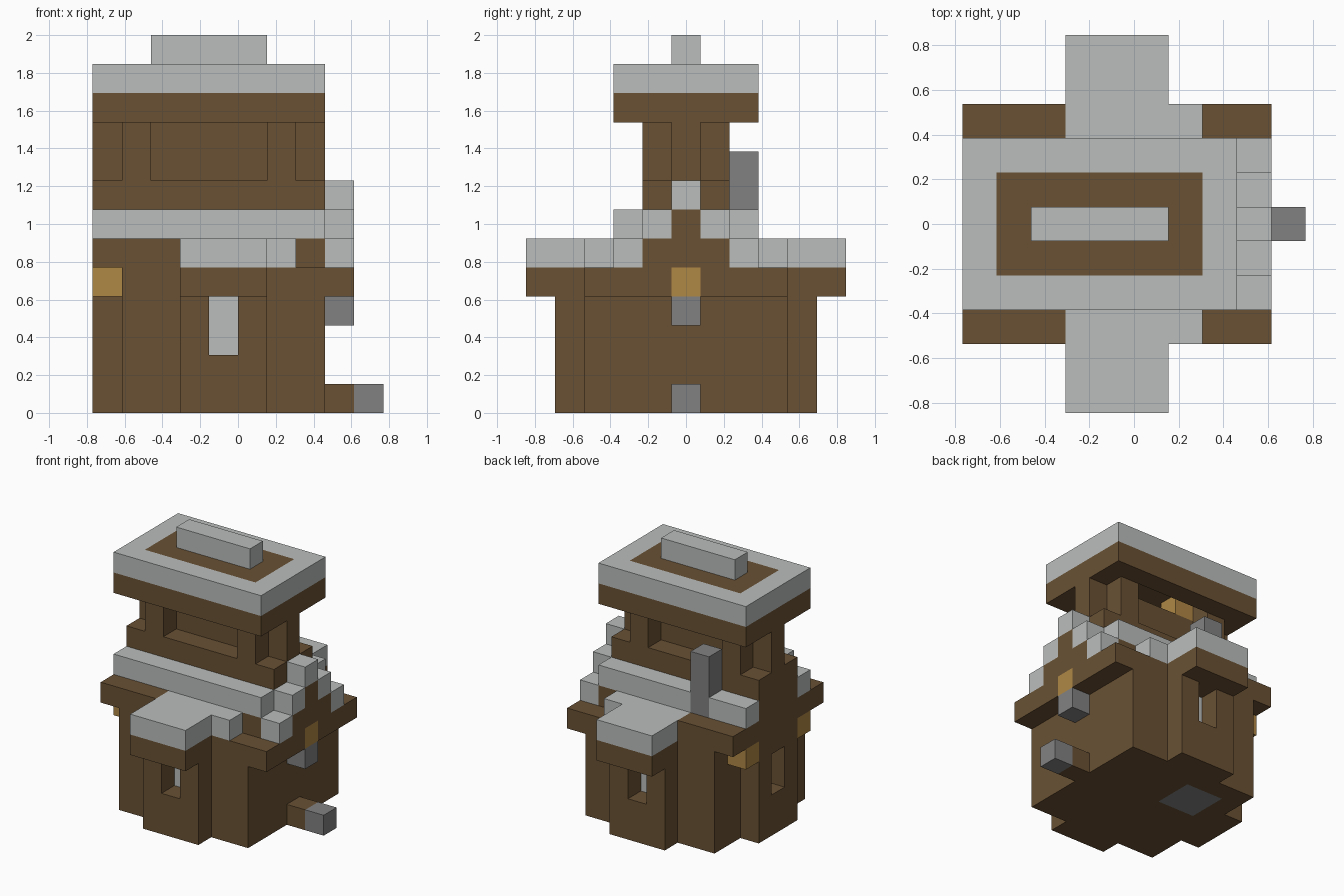
import bpy
import bmesh
from mathutils import Vector

cube = bpy.data.objects.get("Cube")
if cube:
    bpy.data.objects.remove(cube, do_unlink=True)

UNIT = 2 / 13          # edge of one block
HALF = 0.5             # blocks are centred on y = 0


def material(name, rgb):
    mat = bpy.data.materials.new(name)
    mat.use_nodes = True
    color = (*rgb, 1)
    mat.diffuse_color = color
    mat.node_tree.nodes["Principled BSDF"].inputs["Base Color"].default_value = color
    return mat


wood = material("brown wood", (.144, .083, .034))
pale = material("pale stone", (.491, .515, .503))
lamp = material("ochre lamp", (.434, .246, .06))
grey = material("grey stone", (.222, .222, .222))

blocks = {}            # grid cell -> part name
parts = {}             # part name -> material


def fill(part, mat, x, y, z):
    """Fill a box of blocks; x, y and z are (first, last + 1) ranges."""
    if part:
        parts[part] = mat
    for i in range(*x):
        for j in range(*y):
            for k in range(*z):
                if part:
                    blocks[i, j, k] = part
                else:
                    blocks.pop((i, j, k), None)


def centre(part, mat, x, reach, z):
    """Box spanning both sides of the middle row."""
    fill(part, mat, x, (-reach, reach + 1), z)


def pair(part, mat, x, y, z):
    """Box on the back and its mirror image on the front."""
    near, far = y
    fill(part and "back_" + part, mat, x, (near, far + 1), z)
    fill(part and "front_" + part, mat, x, (-far, 1 - near), z)


# Main house
centre("house_walls", wood, (-4, 3), 3, (0, 5))
centre("side_bay", wood, (-5, -4), 1, (0, 5))
centre("low_eave", wood, (3, 4), 3, (4, 5))
centre("high_eave", wood, (-5, -2), 3, (5, 6))
centre("loft", wood, (-2, 3), 2, (5, 6))
centre("loft", wood, (-5, 3), 1, (6, 7))

# Porches with their roofs
pair("porch", wood, (-2, 1), (4, 4), (0, 4))
pair("porch_eave", wood, (-2, 1), (4, 5), (4, 5))
pair("porch_roof", pale, (-2, 1), (3, 5), (5, 6))
pair("roof_step", pale, (1, 2), (3, 3), (5, 6))

# Window recesses and panes
pair(None, None, (-1, 0), (4, 4), (2, 4))
pair("pane", pale, (-1, 0), (3, 3), (2, 4))
centre(None, None, (-5, -4), 0, (2, 4))
centre("side_pane", pale, (-4, -3), 0, (2, 4))

# Stepped gable
centre("gable", wood, (3, 4), 1, (5, 6))
centre("gable", wood, (3, 4), 0, (6, 7))
for step in range(3):
    pair("gable_trim", pale, (3, 4), (step, step), (7 - step, 8 - step))

# Long roof bands
pair("roof_band", pale, (-5, 3), (2, 2), (6, 7))

# Tower with recessed sides and a buttress at each end
centre("tower_base", wood, (-5, 3), 1, (7, 8))
centre("tower", wood, (-5, 3), 0, (8, 10))
for x in ((-4, -3), (1, 2)):
    pair("tower_post", wood, x, (1, 1), (8, 10))

# Tower roof, hollow underneath
centre("tower_eave", wood, (-5, 3), 2, (10, 11))
centre(None, None, (-3, 1), 1, (10, 11))
centre("tower_lamp", lamp, (-3, -2), 0, (10, 11))
centre("tower_roof", pale, (-5, 3), 2, (11, 12))
centre("roof_inlay", wood, (-4, 2), 1, (11, 12))
centre("ridge", pale, (-3, 1), 0, (12, 13))

# Chimney and hearth
fill("chimney", grey, (-3, -2), (2, 3), (6, 9))
fill("hearth", grey, (-3, -1), (1, 3), (0, 1))

# Lamps and stone fittings
pair("eave_lamp", lamp, (-5, -4), (2, 2), (4, 5))
centre("gable_lamp", lamp, (3, 4), 0, (4, 5))
centre("wall_bracket", grey, (3, 4), 0, (3, 4))
centre("spout", wood, (3, 4), 0, (0, 1))
centre("spout_end", grey, (4, 5), 0, (0, 1))


def build(part, mat):
    """Make the outer faces of one part, merged into large flat ones."""
    bm = bmesh.new()
    verts = {}

    def corner(p):
        key = tuple(p)
        if key not in verts:
            verts[key] = bm.verts.new(Vector((p[0], p[1] - HALF, p[2])) * UNIT)
        return verts[key]

    for cell in [c for c, owner in blocks.items() if owner == part]:
        for axis in range(3):
            u, v = (axis + 1) % 3, (axis + 2) % 3
            for side in (0, 1):
                other = list(cell)
                other[axis] += 2 * side - 1
                if tuple(other) in blocks:
                    continue
                ring = []
                for du, dv in ((0, 0), (1, 0), (1, 1), (0, 1)):
                    p = list(cell)
                    p[axis] += side
                    p[u] += du
                    p[v] += dv
                    ring.append(corner(p))
                bm.faces.new(ring if side else ring[::-1])
    bmesh.ops.dissolve_limit(bm, angle_limit=0.01, verts=bm.verts[:], edges=bm.edges[:])
    mesh = bpy.data.meshes.new(part)
    bm.to_mesh(mesh)
    bm.free()
    mesh.materials.append(mat)
    bpy.context.collection.objects.link(bpy.data.objects.new(part, mesh))


for part, mat in parts.items():
    if part in blocks.values():
        build(part, mat)
